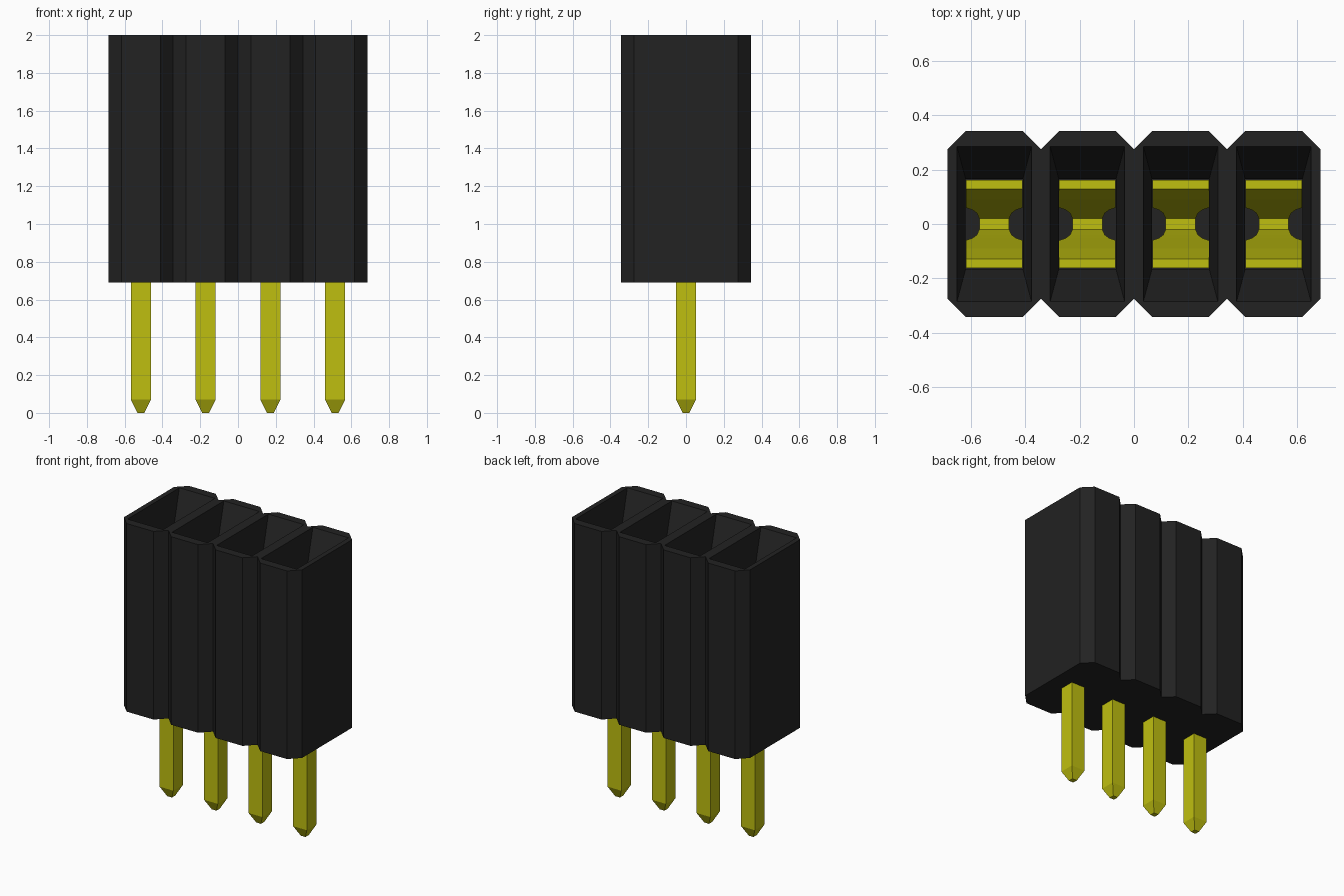
import bpy, bmesh

if "Cube" in bpy.data.objects:
    bpy.data.objects.remove(bpy.data.objects["Cube"])

COUNT, PITCH = 4, 0.343
CENTRES = [(i - (COUNT - 1) / 2) * PITCH for i in range(COUNT)]
BASE, TOP, FLOOR, THROAT = 0.69, 2.0, 0.95, 1.72


def make_material(name, rgb):
    mat = bpy.data.materials.new(name)
    mat.use_nodes = True
    mat.diffuse_color = (*rgb, 1)
    mat.node_tree.nodes["Principled BSDF"].inputs["Base Color"].default_value = (*rgb, 1)
    return mat


black = make_material("black plastic", (0.016, 0.016, 0.016))
gold = make_material("yellow metal", (0.52, 0.52, 0.005))


def finish(bm, name, mat, x=0):
    bmesh.ops.remove_doubles(bm, verts=bm.verts, dist=0.0005)
    bmesh.ops.recalc_face_normals(bm, faces=bm.faces)
    mesh = bpy.data.meshes.new(name)
    bm.to_mesh(mesh)
    bm.free()
    mesh.materials.append(mat)
    obj = bpy.data.objects.new(name, mesh)
    obj.location.x = x
    bpy.context.collection.objects.link(obj)


def ring(bm, points):
    return [bm.verts.new(p) for p in points]


def bridge(bm, a, b, skip=()):
    n = len(a)
    for i in range(n):
        if i not in skip:
            bm.faces.new((a[i], a[(i + 1) % n], b[(i + 1) % n], b[i]))


def rect(cx, hx, hy, z):
    return [(cx + hx, -hy, z), (cx + hx, hy, z), (cx - hx, hy, z), (cx - hx, -hy, z)]


def octagon(cx, z, hx=PITCH / 2, hy=0.343, c=0.068):
    pts = []
    # Two chamfer points for each corner, counter-clockwise from front right
    for sx, sy in ((1, -1), (1, 1), (-1, 1), (-1, -1)):
        pair = [(cx + sx * (hx - c), sy * hy, z), (cx + sx * hx, sy * (hy - c), z)]
        pts += pair if sx * sy < 0 else pair[::-1]
    return pts


# Housing: joined chamfered cells, each with a funnel and a socket
bm = bmesh.new()
for k, cx in enumerate(CENTRES):
    low, high = ring(bm, octagon(cx, BASE)), ring(bm, octagon(cx, TOP))
    inner_sides = ([1] if k < COUNT - 1 else []) + ([5] if k > 0 else [])
    bridge(bm, low, high, inner_sides)
    bm.faces.new(low)
    mouth = ring(bm, rect(cx, 0.137, 0.285, TOP))
    throat = ring(bm, rect(cx, 0.105, 0.165, THROAT))
    floor = ring(bm, rect(cx, 0.105, 0.165, FLOOR))
    for i in range(4):
        bm.faces.new((high[2 * i], high[2 * i + 1], mouth[i]))
        bm.faces.new((high[2 * i + 1], high[(2 * i + 2) % 8], mouth[(i + 1) % 4], mouth[i]))
    bridge(bm, mouth, throat)
    bridge(bm, throat, floor)
    bm.faces.new(floor)
finish(bm, "housing", black)

# Contact spring section: inner y, inner z, outer y, outer z, half width
HALF = [(0.128, 1.74, 0.162, 1.74, 0.104),
        (0.090, 1.54, 0.125, 1.54, 0.104),
        (0.060, 1.32, 0.095, 1.32, 0.104),
        (0.052, 1.26, 0.087, 1.25, 0.080),
        (0.040, 1.18, 0.075, 1.16, 0.064),
        (0.020, 1.06, 0.050, 1.01, 0.055)]
SPRING = HALF + [(-a, b, -c, d, w) for a, b, c, d, w in reversed(HALF)]

for n, cx in enumerate(CENTRES, 1):
    # Two sprung leaves narrowing into a neck
    bm = bmesh.new()
    rings = [ring(bm, [(-w, yi, zi), (w, yi, zi), (w, yo, zo), (-w, yo, zo)])
             for yi, zi, yo, zo, w in SPRING]
    for a, b in zip(rings, rings[1:]):
        bridge(bm, a, b)
    bm.faces.new(rings[0])
    bm.faces.new(rings[-1])
    finish(bm, f"contact_spring_{n}", gold, cx)

    # Square pin with a tapered tip
    bm = bmesh.new()
    rings = [ring(bm, rect(0, h, h, z)) for h, z in ((0.018, 0), (0.053, 0.07), (0.053, 1.03))]
    for a, b in zip(rings, rings[1:]):
        bridge(bm, a, b)
    bm.faces.new(rings[0])
    bm.faces.new(rings[-1])
    finish(bm, f"pin_{n}", gold, cx)
